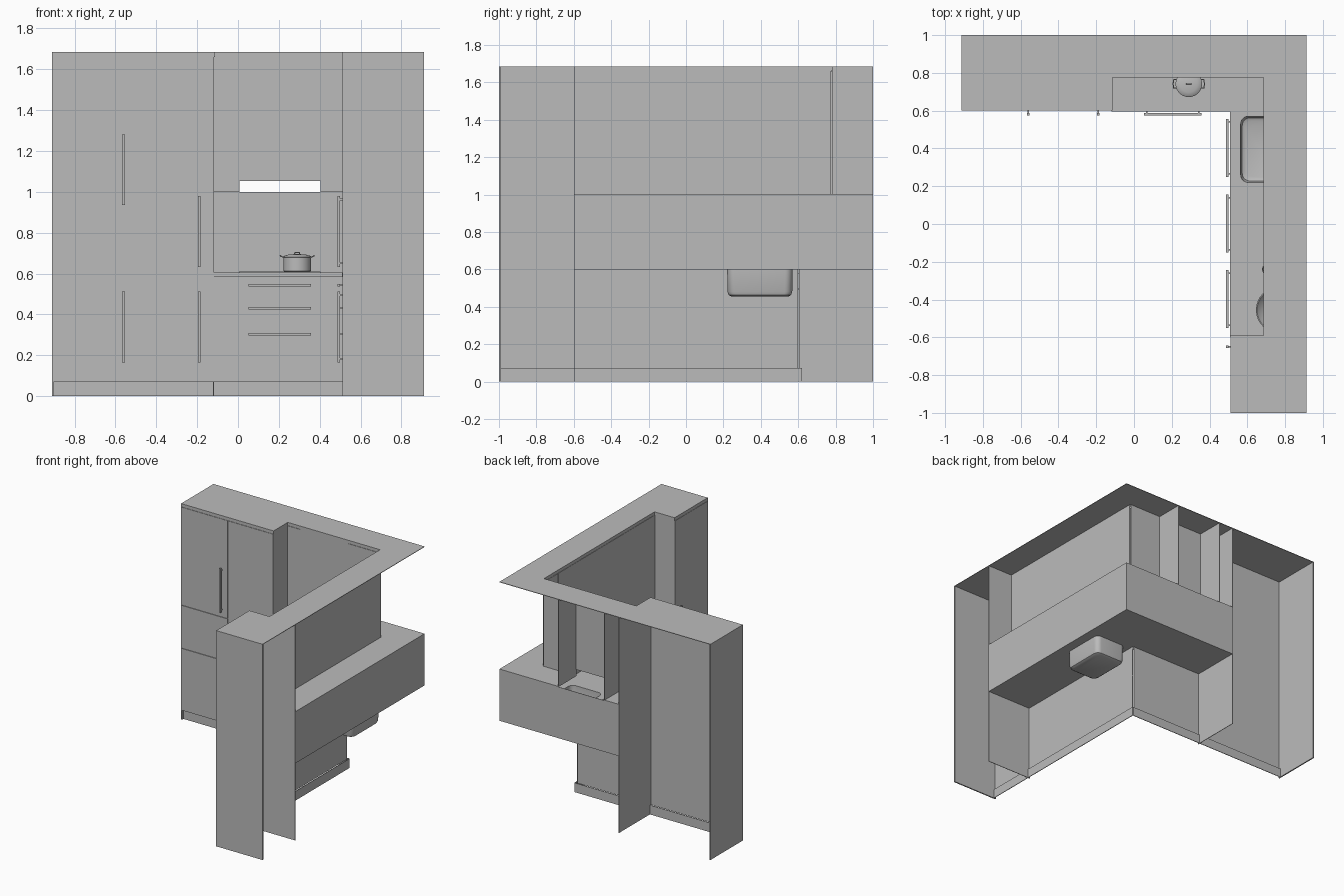
import bpy, bmesh, math

if "Cube" in bpy.data.objects:
    bpy.data.objects.remove(bpy.data.objects["Cube"])

grey = bpy.data.materials.new("plain grey")
grey.diffuse_color = (0.5, 0.5, 0.5, 1)
grey.use_nodes = True
grey.node_tree.nodes["Principled BSDF"].inputs["Base Color"].default_value = grey.diffuse_color


def finish(name, bm, smooth=False):
    bmesh.ops.recalc_face_normals(bm, faces=bm.faces)
    me = bpy.data.meshes.new(name)
    bm.to_mesh(me)
    bm.free()
    me.materials.append(grey)
    ob = bpy.data.objects.new(name, me)
    bpy.context.collection.objects.link(ob)
    if smooth:
        bpy.ops.object.select_all(action='DESELECT')
        ob.select_set(True)
        bpy.context.view_layer.objects.active = ob
        bpy.ops.object.shade_smooth_by_angle(angle=math.radians(35))
    return ob


def add_box(bm, x0, x1, y0, y1, z0, z1):
    r = bmesh.ops.create_cube(bm, size=1)
    for v in r["verts"]:
        v.co = (x0 if v.co.x < 0 else x1, y0 if v.co.y < 0 else y1, z0 if v.co.z < 0 else z1)


def box(name, *b):
    bm = bmesh.new()
    add_box(bm, *b)
    return finish(name, bm)


def slab(name, loops, z0, z1):
    """Flat sheet from an outline and optional holes."""
    bm = bmesh.new()
    edges = []
    for loop in loops:
        vs = [bm.verts.new((x, y, z0)) for x, y in loop]
        edges += [bm.edges.new((vs[i - 1], vs[i])) for i in range(len(vs))]
    bmesh.ops.triangle_fill(bm, use_beauty=True, edges=edges)
    r = bmesh.ops.extrude_face_region(bm, geom=bm.faces[:])
    for v in r["geom"]:
        if isinstance(v, bmesh.types.BMVert):
            v.co.z = z1
    return finish(name, bm)


def loft(name, rings, cap_end=True, cap_start=False):
    bm = bmesh.new()
    rows = [[bm.verts.new(p) for p in ring] for ring in rings]
    n = len(rows[0])
    for a, b in zip(rows, rows[1:]):
        for i in range(n):
            bm.faces.new((a[i], a[(i + 1) % n], b[(i + 1) % n], b[i]))
    if cap_end:
        bm.faces.new(rows[-1])
    if cap_start:
        bm.faces.new(rows[0])
    return finish(name, bm, True)


def lathe(name, x, y, profile, n=32, **k):
    return loft(name, [[(x + r * math.cos(2 * math.pi * i / n), y + r * math.sin(2 * math.pi * i / n), z)
                        for i in range(n)] for r, z in profile], **k)


def rounded(x0, x1, y0, y1, r, n=6):
    pts = []
    for k, (cx, cy) in enumerate(((x1 - r, y1 - r), (x0 + r, y1 - r), (x0 + r, y0 + r), (x1 - r, y0 + r))):
        for i in range(n + 1):
            a = math.pi / 2 * (k + i / n)
            pts.append((cx + r * math.cos(a), cy + r * math.sin(a)))
    return pts


def tube(name, pts, r):
    cu = bpy.data.curves.new(name, 'CURVE')
    cu.dimensions = '3D'
    cu.bevel_depth, cu.bevel_resolution, cu.use_fill_caps = r, 2, True
    s = cu.splines.new('POLY')
    s.points.add(len(pts) - 1)
    for p, q in zip(s.points, pts):
        p.co = (*q, 1)
    cu.materials.append(grey)
    bpy.context.collection.objects.link(bpy.data.objects.new(name, cu))


def run_box(run, a0, a1, d0, d1, z0, z1):
    """Box bounds along a run: a = along the wall, d = depth."""
    return (a0, a1, d0, d1, z0, z1) if run == "back" else (d0, d1, a0, a1, z0, z1)


def front(name, run, plane, a0, a1, z0, z1):
    g = 0.002
    box(name, *run_box(run, a0 + g, a1 - g, plane, plane + 0.005, z0 + g, z1 - g))


def handle(name, run, plane, a0, a1, z0, z1):
    bm = bmesh.new()
    add_box(bm, *run_box(run, a0, a1, plane - 0.025, plane - 0.013, z0, z1))
    for t in (0.05, 0.95):
        a = a0 + (a1 - a0) * t if a1 - a0 > 0.1 else (a0 + a1) / 2
        z = z0 + (z1 - z0) * t if z1 - z0 > 0.1 else (z0 + z1) / 2
        add_box(bm, *run_box(run, a - .004, a + .004, plane - 0.014, plane, z - .004, z + .004))
    finish(name, bm)


X0, X1, H = -0.912, 0.912, 1.685
BF, RF = 0.60, 0.512      # front planes of the deep back and right runs
UB, UR = 0.775, 0.685     # front planes of the wall cabinets
XE, YE = -0.118, -0.595   # where the tall units begin

# top sheet and its front lip
inner = [(X0, BF), (XE, BF), (XE, UB), (UR, UB), (UR, YE), (RF, YE), (RF, -1)]
slab("top_panel", [inner + [(X1, -1), (X1, 1), (X0, 1)]], H - 0.004, H)
for i, (p, q) in enumerate(zip(inner, inner[1:])):
    (xa, xb), (ya, yb) = sorted((p[0], q[0])), sorted((p[1], q[1]))
    box(f"top_lip_{i}", xa, xb + .005 * (xa == xb), ya, yb + .005 * (ya == yb), 1.66, H)

# upright side panels
box("left_end_panel", X0, X0 + .01, BF, 1, 0, H)
box("tall_back_side_panel", XE - .004, XE, BF, 1, 0, H)
box("front_end_panel", RF, X1, -1, -.99, 0, H)
box("tall_right_side_panel", RF, X1, YE - .004, YE, 0, H)
for x in (0.005, 0.405):
    box("wall_cabinet_side", x - .002, x + .002, UB, 1, 1.0, H)

# continuous carcass sheets behind the fronts
box("tall_back_carcass", X0, XE, BF + .005, BF + .008, .07, H)
box("base_back_carcass", XE, RF, BF + .005, BF + .008, .07, .6)
box("base_right_carcass", RF + .005, RF + .008, YE, BF, .07, .6)
box("tall_right_carcass", RF + .005, RF + .008, -1, YE, .07, H)
box("wall_right_carcass", UR + .005, UR + .008, YE, UB, 1.0, H)
box("wall_back_carcass_right", .405, UR, UB + .005, UB + .008, 1.0, H)
box("wall_back_carcass_left", XE, .005, UB + .005, UB + .008, 1.0, H)

# plinths
box("back_plinth", X0, RF + .015, BF + .015, BF + .02, 0, .072)
box("right_plinth", RF + .015, RF + .02, -1, BF + .015, 0, .072)

# tall units: fronts and handles
front("oven_door_upper", "back", BF, -.905, -.51, .893, 1.66)
front("oven_panel", "back", BF, -.905, -.51, .557, .893)
front("oven_door_lower", "back", BF, -.905, -.51, .07, .557)
handle("oven_upper_handle", "back", BF, -.567, -.553, .935, 1.28)
handle("oven_lower_handle", "back", BF, -.567, -.553, .165, .512)
for run, plane, a0, a1, h in (("back", BF, -.51, XE, -.19), ("right", RF, -.99, YE, -.65)):
    front("tall_door_upper", run, plane, a0, a1, .557, 1.66)
    front("tall_door_lower", run, plane, a0, a1, .07, .557)
    handle("tall_upper_handle", run, plane, h - .007, h + .007, .633, .98)
    handle("tall_lower_handle", run, plane, h - .007, h + .007, .165, .512)


# base drawer stacks
def drawers(run, plane, a0, a1):
    m = (a0 + a1) / 2
    for z0, z1, h in ((.07, .355, .303), (.355, .496, .43), (.496, .58, .542)):
        front("drawer_front", run, plane, a0, a1, z0, z1)
        handle("drawer_handle", run, plane, m - .153, m + .153, h - .006, h + .006)


drawers("back", BF, .005, .405)
for y in (-.595, -.195, .205):
    drawers("right", RF, y, y + .395)
for a0, a1 in ((XE, .005), (.405, RF)):
    front("base_filler_door", "back", BF, a0, a1, .07, .496)
    front("base_filler_top", "back", BF, a0, a1, .496, .58)

# wall cabinet fronts
front("wall_door_left", "back", UB, XE, .005, 1.0, 1.66)
front("hood_front", "back", UB, .005, .405, 1.05, H)
front("wall_door_corner", "back", UB, .405, UR, 1.0, 1.66)
for y0, y1 in ((YE, -.2), (-.2, .2), (.2, .6), (.6, UB)):
    front("wall_door_right", "right", UR, y0, y1, 1.0, 1.66)
slab("wall_cabinet_bottom", [[(.405, UB), (UR, UB), (UR, YE), (X1, YE), (X1, 1), (.405, 1)]], 1.0, 1.004)
box("wall_cabinet_bottom_left", XE, .005, UB, 1, 1.0, 1.004)

# backsplash
box("backsplash_back", XE, X1, .997, 1, .6, 1.0)
box("backsplash_right", X1 - .003, X1, YE, 1, .6, 1.0)

# worktop with sink opening, front lips
sink = (.565, .835, .22, .57)
slab("worktop", [[(XE, BF - .005), (RF - .003, BF - .005), (RF - .003, YE), (X1, YE), (X1, 1), (XE, 1)],
                 rounded(*sink, .04)], .6, .605)
box("worktop_lip_back", XE, RF, BF - .005, BF, .582, .605)
box("worktop_lip_right", RF - .003, RF + .003, YE, BF, .582, .605)

# sink bowl
rings = []
for inset, z in ((0, .606), (.002, .48), (.008, .463), (.022, .455)):
    x0, x1, y0, y1 = sink
    rings.append([(x, y, z) for x, y in rounded(x0 + inset, x1 - inset, y0 + inset, y1 - inset, .04)])
loft("sink_bowl", rings)

# tap behind the sink
arc = [(.83 + .04 * math.cos(math.pi * i / 10), .395, .72 + .04 * math.sin(math.pi * i / 10)) for i in range(11)]
tube("tap", [(.87, .395, .605)] + arc + [(.79, .395, .70)], .007)

# hob and cooking pot
box("hob", .005, .405, .62, .93, .605, .609)
px, py = .29, .742
lathe("pot", px, py, [(.062, .609), (.067, .613), (.067, .678), (.07, .682), (.066, .686),
                      (.045, .692), (.012, .695)], cap_start=True)
for s in (-1, 1):
    tube("pot_handle", [(px + s * .064, py - .022, .678), (px + s * .08, py - .022, .685),
                        (px + s * .083, py, .688), (px + s * .08, py + .022, .685),
                        (px + s * .064, py + .022, .678)], .003)
tube("lid_knob", [(px - .012, py, .694), (px - .012, py, .703), (px + .012, py, .703), (px + .012, py, .694)], .003)

# items under the right wall cabinets
lathe("bowl", .766, -.455, [(.05, .605), (.09, .625), (.121, .665), (.115, .665), (.085, .63), (.045, .612)],
      cap_start=True)
lathe("cup", .71, -.24, [(.022, .605), (.032, .65), (.029, .65), (.02, .61)], n=20, cap_start=True)
